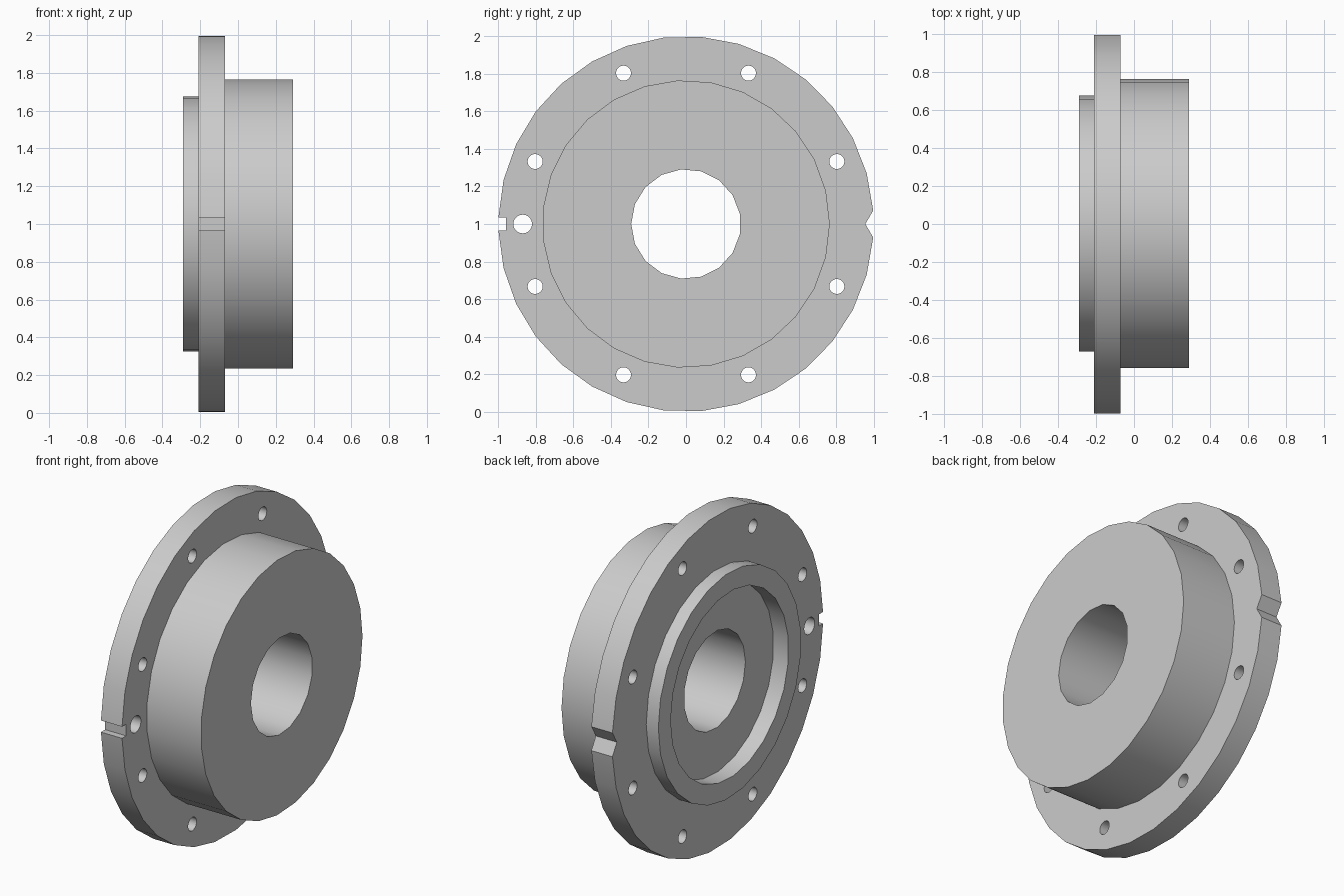
import bpy
import bmesh
from math import cos, sin, pi, radians

default = bpy.data.objects.get("Cube")
if default:
    bpy.data.objects.remove(default, do_unlink=True)

CENTRE_Z = 1.0


def circle(radius, sides, start=0.0, y=0.0, z=0.0):
    """Points of a regular polygon in the y-z plane."""
    angles = [start + 2 * pi * i / sides for i in range(sides)]
    return [(y + radius * cos(a), z + radius * sin(a)) for a in angles]


def prism(name, outline, x0, x1):
    """Extrude a y-z outline along x."""
    bm = bmesh.new()
    verts = [bm.verts.new((x0, y, z + CENTRE_Z)) for y, z in outline]
    face = bm.faces.new(verts)
    extruded = bmesh.ops.extrude_face_region(bm, geom=[face])["geom"]
    moved = [g for g in extruded if isinstance(g, bmesh.types.BMVert)]
    bmesh.ops.translate(bm, verts=moved, vec=(x1 - x0, 0, 0))
    bmesh.ops.recalc_face_normals(bm, faces=bm.faces)
    mesh = bpy.data.meshes.new(name)
    bm.to_mesh(mesh)
    bm.free()
    obj = bpy.data.objects.new(name, mesh)
    bpy.context.collection.objects.link(obj)
    return obj


def combine(target, tool, operation):
    """Apply a boolean and discard the tool object."""
    tool.hide_render = True
    mod = target.modifiers.new(operation.title(), "BOOLEAN")
    mod.operation = operation
    mod.solver = "EXACT"
    mod.object = tool
    bpy.context.view_layer.objects.active = target
    bpy.ops.object.modifier_apply(modifier=mod.name)
    bpy.data.objects.remove(tool, do_unlink=True)


# Flange rim: one half arc, mirrored, with a V notch at +y and a slot at -y
SEGMENTS = 15
first, last = radians(4.1), pi - radians(2)
arc = [first + (last - first) * i / SEGMENTS for i in range(SEGMENTS + 1)]
upper = [(cos(a), sin(a)) for a in arc] + [(-0.96, sin(last))]
lower = [(y, -z) for y, z in reversed(upper)]
flange = prism("flange_hub", upper + lower + [(0.955, 0)], -0.21, -0.07)

# Boss on one side, spigot on the other
combine(flange, prism("boss", circle(0.766, 27), -0.12, 0.29), "UNION")
combine(flange, prism("spigot", circle(0.677, 25), -0.29, -0.15), "UNION")

# Shallow recess in the spigot and the through bore
combine(flange, prism("recess_cutter", circle(0.56, 23), -0.4, -0.19), "DIFFERENCE")
combine(flange, prism("bore_cutter", circle(0.292, 17, pi), -0.5, 0.5), "DIFFERENCE")

# Eight bolt holes and one larger locating hole beside the slot
holes = [(0.04, pi / 8 + i * pi / 4) for i in range(8)] + [(0.05, pi)]
for radius, angle in holes:
    outline = circle(radius, 20, 0, 0.87 * cos(angle), 0.87 * sin(angle))
    combine(flange, prism("hole_cutter", outline, -0.4, 0.1), "DIFFERENCE")

# Smooth round walls, crisp rims
bpy.ops.object.select_all(action="DESELECT")
flange.select_set(True)
bpy.context.view_layer.objects.active = flange
bpy.ops.object.shade_smooth_by_angle(angle=radians(30))
